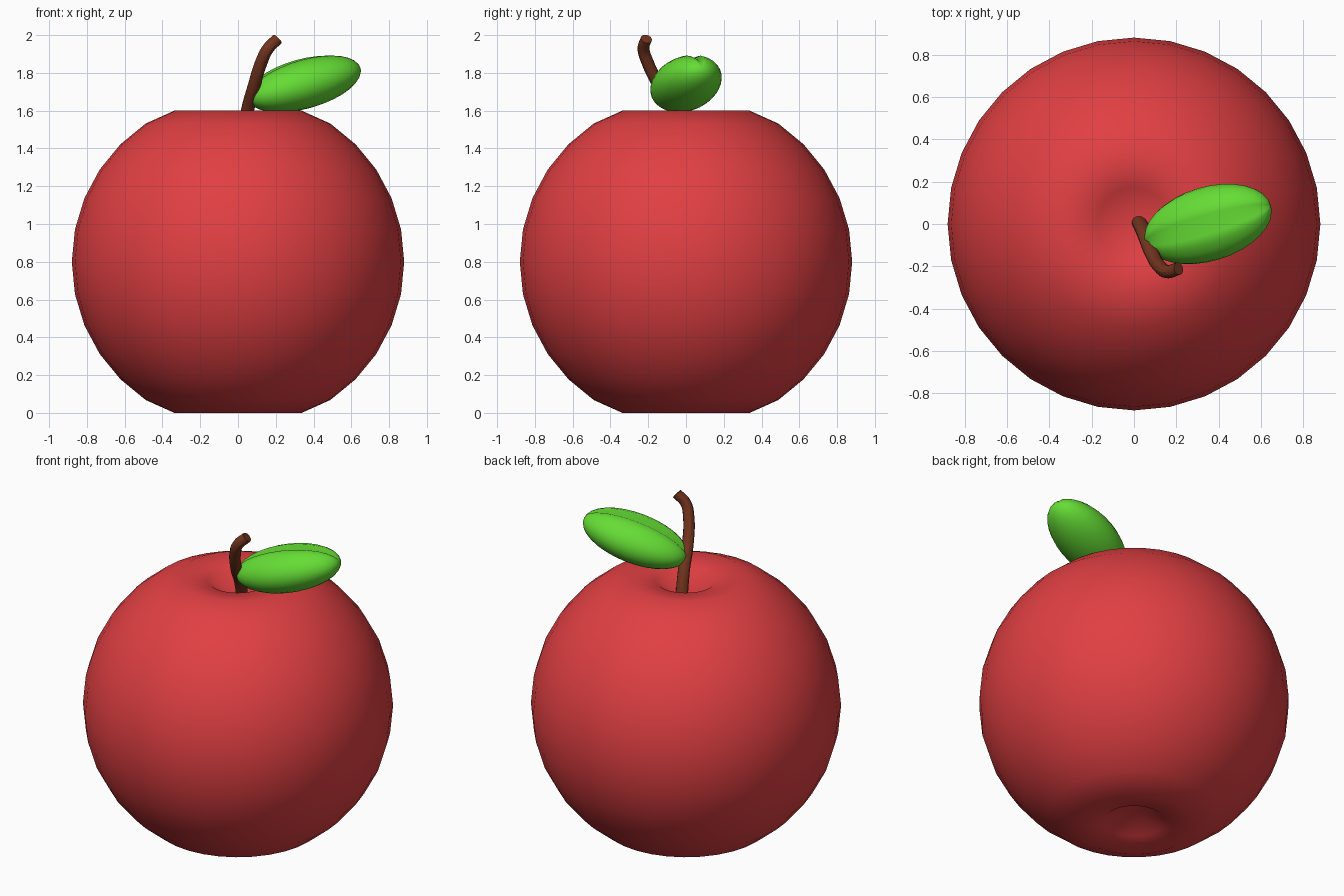
import bpy, bmesh
from math import pi, sin, cos
from mathutils import Matrix, Vector

if "Cube" in bpy.data.objects:
    bpy.data.objects.remove(bpy.data.objects["Cube"])


def material(name, rgb):
    mat = bpy.data.materials.new(name)
    mat.diffuse_color = (*rgb, 1)
    mat.use_nodes = True
    mat.node_tree.nodes["Principled BSDF"].inputs["Base Color"].default_value = mat.diffuse_color
    return mat


def add_sphere(name, segments, rings, radius, mat, shape):
    """UV sphere whose vertices are moved by shape(co)."""
    bm = bmesh.new()
    bmesh.ops.create_uvsphere(bm, u_segments=segments, v_segments=rings, radius=radius)
    for v in bm.verts:
        v.co = shape(v.co.copy())
    for f in bm.faces:
        f.smooth = True
    mesh = bpy.data.meshes.new(name)
    bm.to_mesh(mesh)
    bm.free()
    mesh.materials.append(mat)
    obj = bpy.data.objects.new(name, mesh)
    bpy.context.collection.objects.link(obj)
    return obj


red = material("red_skin", (0.75, 0.05, 0.055))
brown = material("brown_bark", (0.17, 0.035, 0.013))
green = material("leaf_green", (0.13, 0.72, 0.035))


# Fruit body: sphere with a dimple at each pole
def dimple(co):
    reach = 0.44
    r = min(co.xy.length, reach)
    depth = 0.235 * (1 - r / reach) ** 2
    if abs(co.z) > 0.6:
        co.z -= depth if co.z > 0 else -depth
    return co


body = add_sphere("fruit_body", 32, 16, 0.88, red, dimple)
body.location.z = 0.8


# Leaf: plump ellipsoid lying along its long axis, with a midrib groove on top
def leaf_shape(co):
    x, y, z = co.z, co.x, co.y          # poles go to the two leaf ends
    if z > 0 and abs(y) < 0.001:
        z -= 0.16 * z ** 0.5
    return Vector((0.318 * x, 0.175 * y, 0.133 * z))


leaf = add_sphere("leaf", 24, 16, 1, green, leaf_shape)
leaf.matrix_world = (Matrix.Translation((0.35, 0.0, 1.743))
                     @ Matrix.Rotation(0.291, 4, 'Z')
                     @ Matrix.Rotation(-0.26, 4, 'Y'))

# Stem: bent round tube rising out of the dimple
path = [(0.02, 0.02, 1.42), (0.05, -0.05, 1.6), (0.085, -0.14, 1.73),
        (0.125, -0.205, 1.86), (0.16, -0.225, 1.93), (0.21, -0.21, 1.98)]
curve = bpy.data.curves.new("stem", 'CURVE')
curve.dimensions = '3D'
curve.bevel_depth = 0.034
curve.bevel_resolution = 4
curve.resolution_u = 5
curve.use_fill_caps = True
spline = curve.splines.new('BEZIER')
spline.bezier_points.add(len(path) - 1)
for i, (point, co) in enumerate(zip(spline.bezier_points, path)):
    point.co = co
    point.handle_left_type = point.handle_right_type = 'AUTO'
    point.radius = 1.05 - 0.03 * i
curve.materials.append(brown)
stem = bpy.data.objects.new("stem", curve)
bpy.context.collection.objects.link(stem)
bpy.context.view_layer.objects.active = stem
stem.select_set(True)
bpy.ops.object.convert(target='MESH')
bpy.ops.object.shade_smooth_by_angle()
